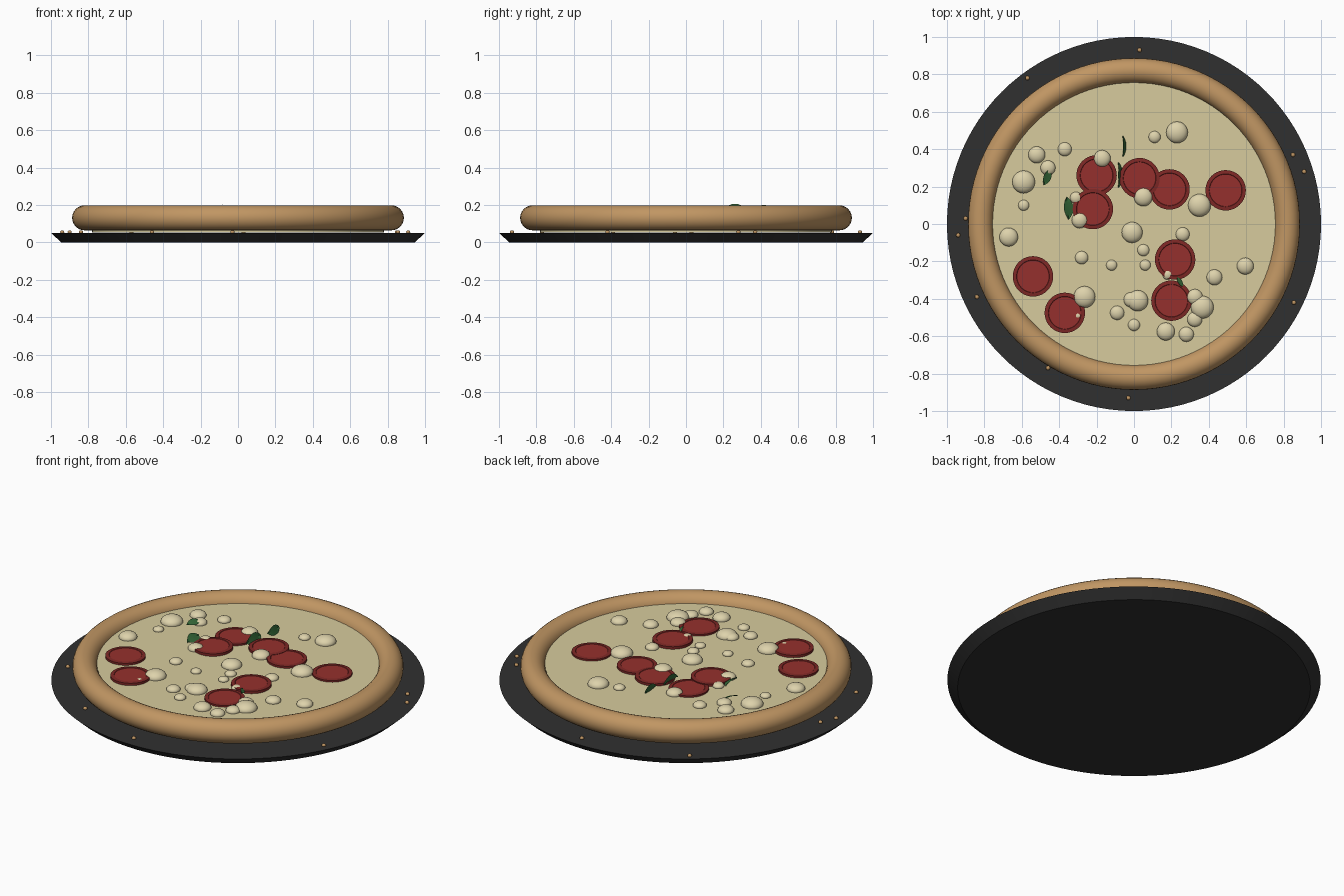
import bpy, bmesh, math
from mathutils import Matrix, Vector

if "Cube" in bpy.data.objects:
    bpy.data.objects.remove(bpy.data.objects["Cube"])


def material(name, rgb):
    m = bpy.data.materials.new(name)
    m.diffuse_color = (*rgb, 1)
    m.use_nodes = True
    m.node_tree.nodes["Principled BSDF"].inputs["Base Color"].default_value = m.diffuse_color
    return m


PAN = material("black_pan", (0.03, 0.03, 0.03))
CRUST = material("baked_crust", (0.53, 0.305, 0.125))
CHEESE = material("melted_cheese", (0.68, 0.60, 0.34))
BLOB = material("cheese_blob", (0.73, 0.65, 0.41))
MEAT = material("pepperoni_red", (0.30, 0.030, 0.026))
RIM = material("pepperoni_rim_red", (0.21, 0.021, 0.019))
LEAF = material("basil_green", (0.035, 0.14, 0.04))


def finish(obj, mats, angle=35):
    for m in mats:
        obj.data.materials.append(m)
    bpy.ops.object.select_all(action='DESELECT')
    obj.select_set(True)
    bpy.context.view_layer.objects.active = obj
    bpy.ops.object.shade_smooth_by_angle(angle=math.radians(angle))
    return obj


def lathe(name, profile, mats, steps=64, at=(0, 0, 0)):
    """Revolve an (r, z) profile around the z axis."""
    bm = bmesh.new()
    vs = [bm.verts.new((r, 0, z)) for r, z in profile]
    es = [bm.edges.new(p) for p in zip(vs, vs[1:])]
    bmesh.ops.spin(bm, geom=vs + es, cent=(0, 0, 0), axis=(0, 0, 1),
                   angle=math.tau, steps=steps)
    bmesh.ops.remove_doubles(bm, verts=bm.verts, dist=1e-5)
    bmesh.ops.recalc_face_normals(bm, faces=bm.faces)
    me = bpy.data.meshes.new(name)
    bm.to_mesh(me)
    bm.free()
    obj = bpy.data.objects.new(name, me)
    obj.location = at
    bpy.context.collection.objects.link(obj)
    return finish(obj, mats)


def spheres(name, items, mat, seg, rings):
    """One object of squashed spheres: (x, y, z, radius, squash)."""
    bm = bmesh.new()
    for x, y, z, r, s in items:
        bmesh.ops.create_uvsphere(
            bm, u_segments=seg, v_segments=rings, radius=r,
            matrix=Matrix.Translation((x, y, z)) @ Matrix.Diagonal((1, 1, s, 1)))
    me = bpy.data.meshes.new(name)
    bm.to_mesh(me)
    bm.free()
    obj = bpy.data.objects.new(name, me)
    bpy.context.collection.objects.link(obj)
    return finish(obj, [mat], 60)


# Pan, base with melted cheese on top, and the rolled crust
lathe("pan", [(0, 0), (0.945, 0), (1, 0.05), (0, 0.05)], [PAN], 96)
TOP = 0.15
lathe("cheese_base", [(0, 0.052), (0.78, 0.052), (0.78, TOP), (0, TOP)], [CHEESE], 96)
ring = [(0.82 + 0.067 * math.cos(a), 0.131 + 0.067 * math.sin(a))
        for a in (math.tau * i / 24 for i in range(25))]
lathe("crust", ring, [CRUST], 96)

# Pepperoni slices: a thin disc with a darker rim
slices = [(-.20, .26), (.19, .185), (.03, .245), (-.22, .08), (.49, .18),
          (-.54, -.28), (-.37, -.475), (.22, -.19), (.20, -.41)]
for i, (x, y) in enumerate(slices):
    z = TOP + 0.002 * (i % 4)
    p = lathe(f"pepperoni_{i + 1}",
              [(0, -.005), (.108, -.005), (.108, .010), (.088, .012), (.086, .010), (0, .010)],
              [MEAT, RIM], 40, (x, y, z))
    for f in p.data.polygons:
        c = f.center
        f.material_index = int(math.hypot(c.x, c.y) > 0.085)

# Cheese blobs: x, y, radius in hundredths
blobs = [(-52, 37, 4.5), (-37, 40, 3.7), (-46, 30, 4), (-17, 35, 4.5), (11, 46.5, 3.2),
         (23, 49, 5.8), (-59, 22.5, 6.1), (-59, 10, 2.9), (-31, 14, 3.2), (-29, 2, 4.3),
         (5, 14.5, 5), (35, 10, 6.1), (-67, -7, 5), (-1, -4.5, 5.6), (26, -5.5, 3.7),
         (5, -14, 3.2), (6, -22, 2.9), (-28, -18, 3.5), (-12, -22, 2.9), (18, -27, 2.8),
         (59.5, -22.5, 4.5), (43, -28.5, 4.2), (-26.5, -39, 5.8), (-30, -49, 2),
         (-1.5, -40.5, 4), (2, -41, 5.6), (-9, -47.5, 3.8), (0, -54, 3.2), (17, -57.5, 4.8),
         (28, -59, 4), (32.5, -51, 4), (32.5, -39, 4.2), (36.5, -44.5, 6.1)]
spheres("cheese_blobs", [(x / 100, y / 100, TOP + 0.004, r / 100, 0.6) for x, y, r in blobs],
        BLOB, 20, 12)

# Basil leaves: x, y, half length, heading, roll
leaves = [(-.055, .415, .055, 90, 72), (-.078, .262, .068, 90, 68), (-.352, .085, .06, 95, 30),
          (-.465, .25, .045, 70, 25), (.245, -.31, .03, 120, 40)]
for i, (x, y, h, head, roll) in enumerate(leaves):
    bm = bmesh.new()
    n = 8
    rows = []
    for k in range(n + 1):
        t = 2 * k / n - 1
        w = 0.5 * h * math.cos(t * math.pi / 2) ** 0.8 if abs(t) < 1 else 0.001
        rows.append([bm.verts.new((h * t, s * w, 0.1 * h * abs(s) - 0.15 * h * t * t))
                     for s in (-1, 0, 1)])
    for a, b in zip(rows, rows[1:]):
        for j in (0, 1):
            bm.faces.new((a[j], b[j], b[j + 1], a[j + 1]))
    bmesh.ops.solidify(bm, geom=bm.faces[:], thickness=0.003)
    bmesh.ops.recalc_face_normals(bm, faces=bm.faces)
    me = bpy.data.meshes.new("basil_leaf")
    bm.to_mesh(me)
    bm.free()
    leaf = bpy.data.objects.new(f"basil_leaf_{i + 1}", me)
    leaf.location = (x, y, TOP + 0.022)
    leaf.rotation_euler = (math.radians(roll), 0, math.radians(head))
    bpy.context.collection.objects.link(leaf)
    finish(leaf, [LEAF])

# Crumbs lying on the pan rim
crumbs = [(.03, .93), (-.57, .78), (.85, .37), (.91, .28), (-.90, .03), (-.94, -.06),
          (-.84, -.39), (.855, -.42), (-.46, -.77), (-.03, -.93)]
spheres("crumbs", [(x, y, 0.055, 0.012, 0.8) for x, y in crumbs], CRUST, 10, 6)
